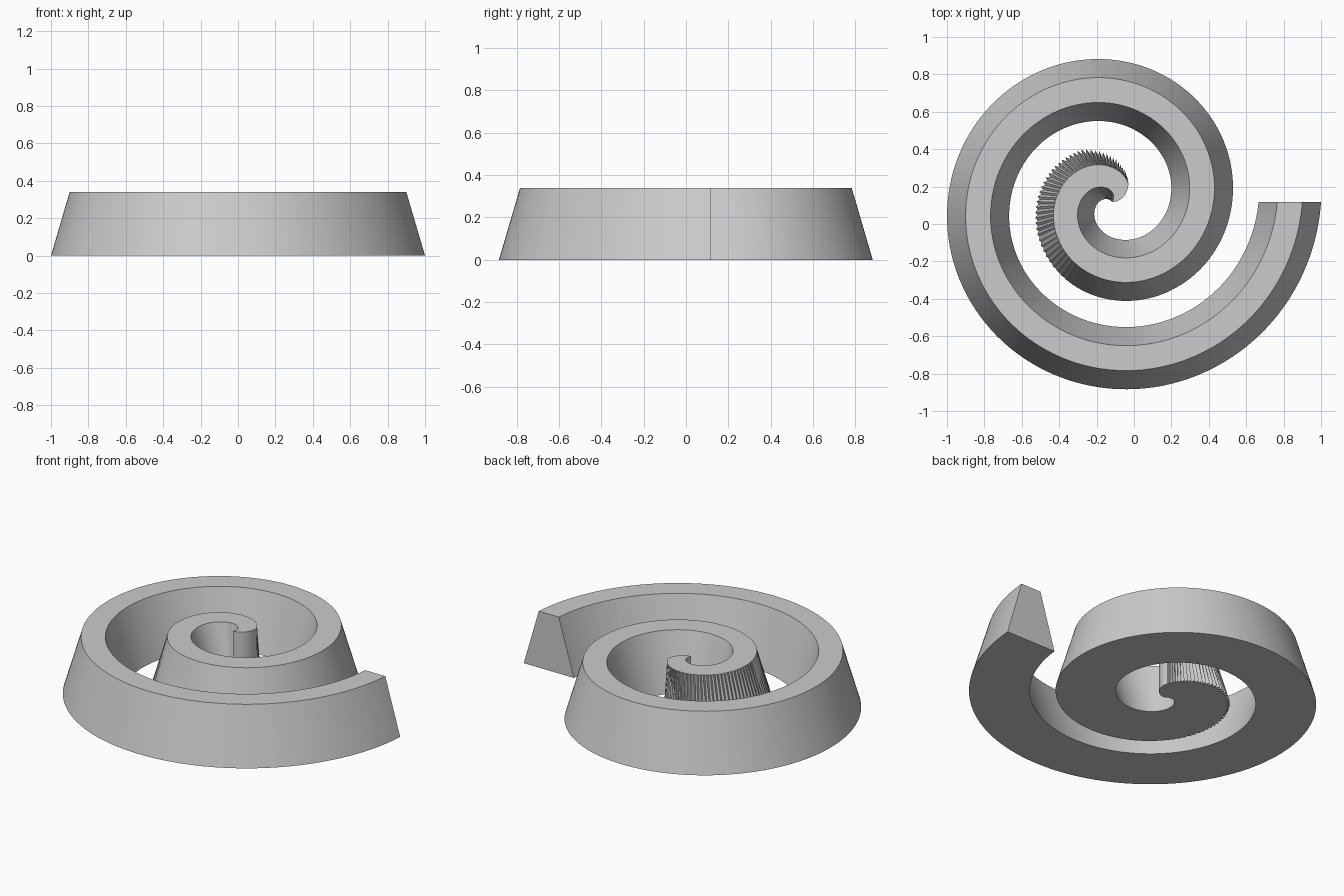
import bpy, bmesh
from math import sin, cos, tau, radians

cube = bpy.data.objects.get("Cube")
if cube:
    bpy.data.objects.remove(cube)

HEIGHT = 0.34
FOOT, CREST = 0.167, 0.067      # half widths of the wall at base and top
CENTRE = (-0.117, 0.1175)
TURNS, END_RADIUS = 2, 0.95
STEPS = 360
START = radians(5)

grey = bpy.data.materials.new("plain grey")
grey.use_nodes = True
colour = (0.6, 0.6, 0.6, 1)
grey.diffuse_color = colour
grey.node_tree.nodes["Principled BSDF"].inputs["Base Color"].default_value = colour


def section(bm, i):
    """Radial trapezoid cross-section of the wall at step i."""
    angle = START + (TURNS * tau - START) * i / STEPS
    mid = END_RADIUS * angle / (TURNS * tau)

    def vert(radius, z):
        return bm.verts.new((CENTRE[0] + radius * cos(angle),
                             CENTRE[1] + radius * sin(angle), z))

    # the wall tapers into the centre of the coil
    limit = 0.155 * angle
    foot = min(mid + FOOT, limit)
    crest = min(mid + CREST, limit)
    # fine ridges on the outer face of the innermost curl
    if i % 2 and foot > crest:
        fade = max(0, 1 - angle / radians(250))
        foot -= min(0.05 * fade, 0.5 * (foot - crest))
    return [vert(max(mid - FOOT, 0.002), 0), vert(foot, 0),
            vert(crest, HEIGHT), vert(max(mid - CREST, 0.002), HEIGHT)]


# sweep the cross-section along the spiral
bm = bmesh.new()
rings = [section(bm, i) for i in range(STEPS + 1)]
for a, b in zip(rings, rings[1:]):
    for k in range(4):
        n = (k + 1) % 4
        bm.faces.new((a[k], a[n], b[n], b[k]))
bm.faces.new(rings[0])
bm.faces.new(rings[-1])
bmesh.ops.recalc_face_normals(bm, faces=bm.faces)

mesh = bpy.data.meshes.new("spiral_wall")
bm.to_mesh(mesh)
bm.free()
mesh.materials.append(grey)
wall = bpy.data.objects.new("spiral_wall", mesh)
bpy.context.collection.objects.link(wall)
